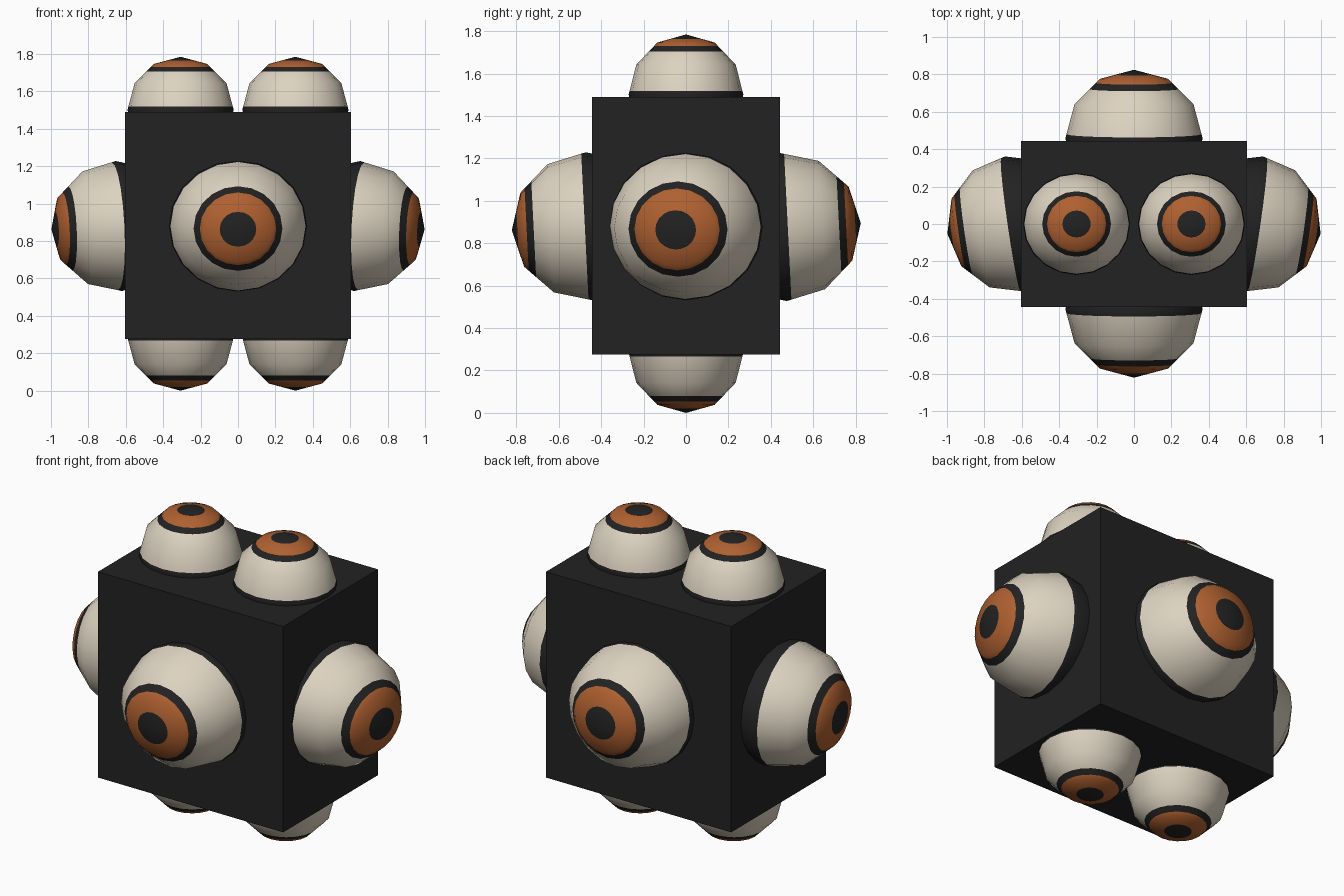
import bpy, bmesh, math
from mathutils import Vector, Matrix

if "Cube" in bpy.data.objects:
    bpy.data.objects.remove(bpy.data.objects["Cube"])


def make_material(name, rgb):
    m = bpy.data.materials.new(name)
    m.diffuse_color = (*rgb, 1.0)
    m.use_nodes = True
    m.node_tree.nodes["Principled BSDF"].inputs["Base Color"].default_value = m.diffuse_color
    return m


BLACK = make_material("matte black", (0.016, 0.016, 0.016))
CREAM = make_material("cream", (0.72, 0.65, 0.53))
ORANGE = make_material("iris orange", (0.43, 0.118, 0.03))

SEGMENTS = 20
SQUASH = 0.953                     # each ball is slightly narrower one way
# angles from the pupil's axis: 30 degree rings plus the colour boundaries
ANGLES = [0, 16, 30, 34.5, 42, 60, 86.5, 90, 120, 150, 180]


def band_colour(angle):
    """Material slot for a band, by its angle from the pupil axis."""
    if angle < 16:
        return 0                   # pupil
    if angle < 34.5:
        return 2                   # iris
    if angle < 42:
        return 0                   # iris rim
    return 1 if angle < 86.5 else 0


def eyeball(name, centre, look, wide, radius):
    """Faceted-profile ball looking along 'look', widest along 'wide'."""
    bm = bmesh.new()
    rings = []
    for a in ANGLES:
        t = math.radians(a)
        # keep the extra colour rings on the straight 30 degree chords
        r = radius * math.cos(math.radians(15)) / math.cos(math.radians(a % 30 - 15))
        if a in (0, 180):
            rings.append([bm.verts.new((0, 0, r * math.cos(t)))])
            continue
        rings.append([bm.verts.new((r * math.sin(t) * math.cos(p),
                                    SQUASH * r * math.sin(t) * math.sin(p),
                                    r * math.cos(t)))
                      for p in (math.tau * i / SEGMENTS for i in range(SEGMENTS))])
    for k in range(len(rings) - 1):
        up, low = rings[k], rings[k + 1]
        for i in range(SEGMENTS):
            j = (i + 1) % SEGMENTS
            if len(up) == 1:
                f = bm.faces.new((up[0], low[i], low[j]))
            elif len(low) == 1:
                f = bm.faces.new((up[i], low[0], up[j]))
            else:
                f = bm.faces.new((up[i], low[i], low[j], up[j]))
            f.material_index = band_colour((ANGLES[k] + ANGLES[k + 1]) / 2)
            f.smooth = True
    bmesh.ops.recalc_face_normals(bm, faces=bm.faces)

    # orient: local z along the gaze, local x along the wide direction
    z = Vector(look).normalized()
    y = z.cross(Vector(wide)).normalized()
    x = y.cross(z)
    rot = Matrix((x, y, z)).transposed().to_4x4()
    me = bpy.data.meshes.new(name)
    bm.to_mesh(me)
    bm.free()
    for m in (BLACK, CREAM, ORANGE):
        me.materials.append(m)
    ob = bpy.data.objects.new(name, me)
    bpy.context.collection.objects.link(ob)
    ob.matrix_world = Matrix.Translation(centre) @ rot


# central box
bpy.ops.mesh.primitive_cube_add(size=1, location=(0, 0, 0.8825))
box = bpy.context.object
box.name = "body_box"
box.scale = (1.21, 0.885, 1.215)
bpy.ops.object.transform_apply(location=False, rotation=False, scale=True)
box.data.materials.append(BLACK)

# large eyes on the front and back
eyeball("front_eye", (0, -0.455, 0.88), (0, -1, -0.05), (1, 0, 0), 0.367)
eyeball("back_eye", (0, 0.458, 0.877), (0, 1, 0.05), (1, 0, 0), 0.367)

# large side eyes, turned a little towards the front, and small eyes in pairs
for side, s in (("right", 1), ("left", -1)):
    eyeball(side + "_eye", (s * 0.637, 0, 0.88), (s, -0.145, -0.05), (0, 1, 0), 0.365)
    eyeball("top_eye_" + side, (s * 0.307, 0, 1.501), (0, 0, 1), (1, 0, 0), 0.284)
    eyeball("bottom_eye_" + side, (s * 0.307, 0, 0.284), (0, 0, -1), (1, 0, 0), 0.284)
